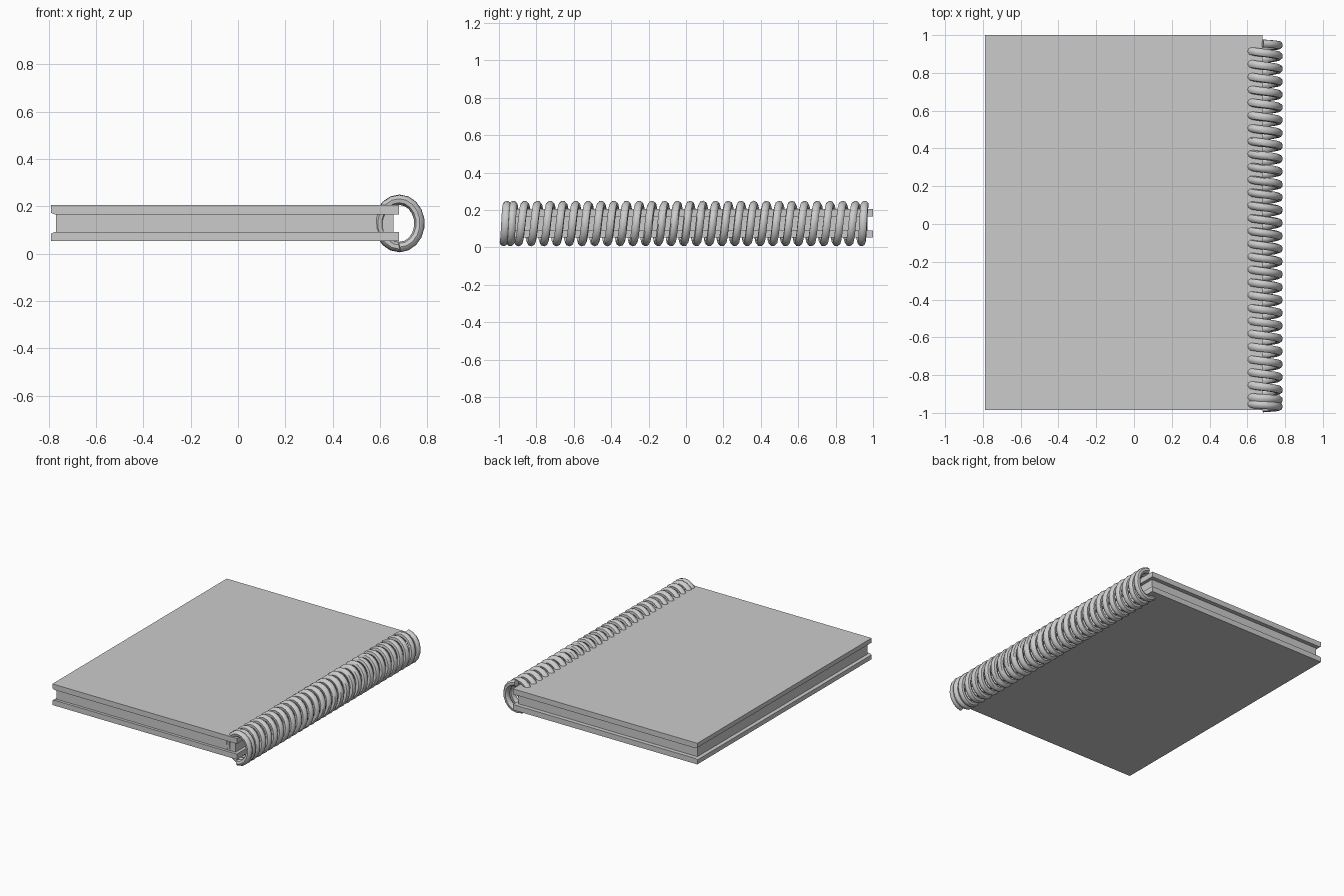
import bpy, bmesh
from math import sin, cos, pi

if "Cube" in bpy.data.objects:
    bpy.data.objects.remove(bpy.data.objects["Cube"])


def slab(name, profile, y0, y1):
    """Extrude an x-z outline from y0 to y1."""
    bm = bmesh.new()
    face = bm.faces.new([bm.verts.new((x, y0, z)) for x, z in profile])
    ext = bmesh.ops.extrude_face_region(bm, geom=[face])
    verts = [v for v in ext["geom"] if isinstance(v, bmesh.types.BMVert)]
    bmesh.ops.translate(bm, verts=verts, vec=(0, y1 - y0, 0))
    bmesh.ops.recalc_face_normals(bm, faces=bm.faces)
    mesh = bpy.data.meshes.new(name)
    bm.to_mesh(mesh)
    bm.free()
    obj = bpy.data.objects.new(name, mesh)
    bpy.context.collection.objects.link(obj)
    return obj


# Covers, with the inner edge on the opening side slightly chamfered
mid = 0.129
for name, s in (("front_cover", 1), ("back_cover", -1)):
    outline = [(-0.79, 0.076), (0.68, 0.076), (0.68, 0.037),
               (-0.775, 0.037), (-0.79, 0.044)]
    slab(name, [(x, mid + s * z) for x, z in outline], -0.985, 1.0)

# Page block between the covers
slab("pages", [(-0.77, 0.091), (0.657, 0.091), (0.657, 0.167), (-0.77, 0.167)],
     -0.965, 0.97)

# Spiral binding: even pitch with tighter turns at both ends
tube, steps, pitch = 0.022, 18, 0.068
cx, cz, rx, rz = 0.682, 0.128, 0.085, 0.1
points = []
y, a = -0.975, -pi / 2
while y < 0.957:
    points.append((cx + rx * cos(a), y, cz + rz * sin(a)))
    tight = y < -0.915 or y > 0.935
    y += (0.035 if tight else pitch) / steps
    a += 2 * pi / steps

curve = bpy.data.curves.new("spiral_binding", "CURVE")
curve.dimensions = "3D"
curve.bevel_depth = tube
curve.bevel_resolution = 2
curve.use_fill_caps = True
spline = curve.splines.new("POLY")
spline.points.add(len(points) - 1)
for p, co in zip(spline.points, points):
    p.co = (*co, 1)
coil = bpy.data.objects.new("spiral_binding", curve)
bpy.context.collection.objects.link(coil)
bpy.context.view_layer.objects.active = coil
coil.select_set(True)
bpy.ops.object.convert(target="MESH")
bpy.ops.object.shade_smooth_by_angle(angle=pi / 4)
